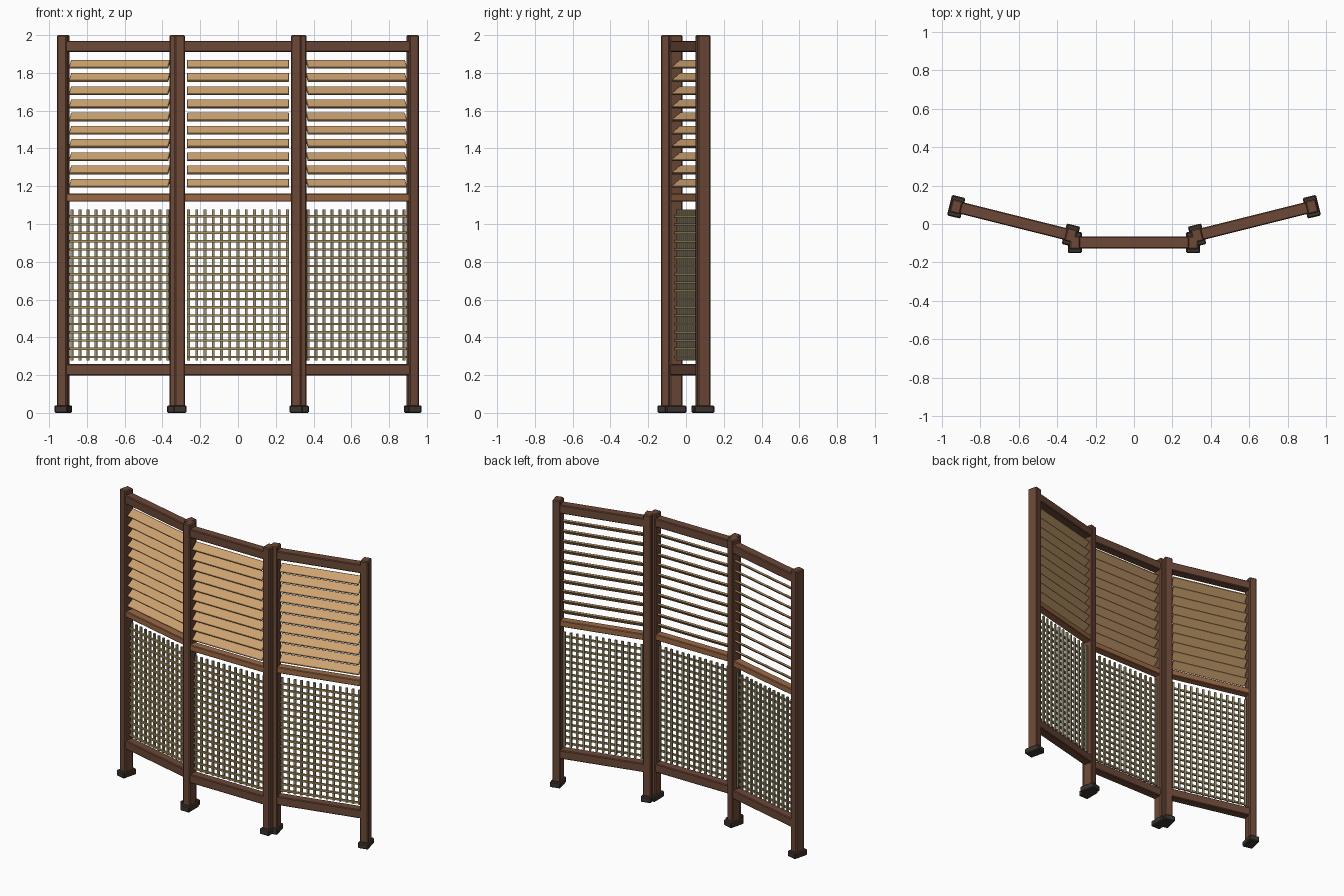
import bpy, bmesh
from math import radians, cos, sin
from mathutils import Matrix, Vector

if "Cube" in bpy.data.objects:
    bpy.data.objects.remove(bpy.data.objects["Cube"])


def material(name, rgb):
    m = bpy.data.materials.new(name)
    m.diffuse_color = (*rgb, 1)
    m.use_nodes = True
    m.node_tree.nodes["Principled BSDF"].inputs["Base Color"].default_value = m.diffuse_color
    return m


DARK = material("dark_wood", (0.15, 0.065, 0.038))
MID = material("mid_wood", (0.33, 0.14, 0.06))
SLAT = material("slat_wood", (0.60, 0.36, 0.16))
CANE_H = material("cane_across", (0.42, 0.29, 0.11))
CANE_V = material("cane_upright", (0.33, 0.29, 0.18))
FOOT = material("foot_rubber", (0.045, 0.035, 0.03))


def boxes(name, items, mat, place, bevel=0.0):
    """One object of several boxes: (centre, size, tilt about x)."""
    bm = bmesh.new()
    for centre, size, tilt in items:
        m = (Matrix.Translation(centre) @ Matrix.Rotation(tilt, 4, 'X')
             @ Matrix.Diagonal((*size, 1)))
        bmesh.ops.create_cube(bm, size=1, matrix=m)
    if bevel:
        bmesh.ops.bevel(bm, geom=bm.edges[:], offset=bevel, segments=1,
                        affect='EDGES', profile=0.5)
    mesh = bpy.data.meshes.new(name)
    bm.to_mesh(mesh)
    bm.free()
    mesh.materials.append(mat)
    ob = bpy.data.objects.new(name, mesh)
    ob.matrix_world = place
    bpy.context.collection.objects.link(ob)
    return ob


HALF = 0.3075      # post centre from the panel centre
INNER = 0.27       # half width of slats and lattice


def panel(side, place):
    # posts and feet
    boxes(side + "_posts", [((s * HALF, 0, 1.01), (0.055, 0.07, 1.98), 0)
                            for s in (-1, 1)], DARK, place, 0.006)
    boxes(side + "_feet", [((s * HALF, 0, 0.02), (0.072, 0.11, 0.04), 0)
                           for s in (-1, 1)], FOOT, place, 0.006)
    # rails
    length = 2 * HALF - 0.03
    boxes(side + "_top_and_bottom_rails",
          [((0, 0, z), (length, 0.062, 0.06), 0) for z in (1.94, 0.228)],
          DARK, place, 0.005)
    boxes(side + "_middle_rail", [((0, 0, 1.14), (length, 0.056, 0.042), 0)],
          MID, place, 0.004)
    # louvre slats, front edge lower
    boxes(side + "_louvre_slats",
          [((0, 0, 1.216 + 0.07 * i), (2 * INNER, 0.062, 0.012), radians(40))
           for i in range(10)], SLAT, place, 0.002)
    # cane lattice
    boxes(side + "_lattice_across",
          [((0, -0.006, 0.296 + 0.0438 * i), (2 * INNER, 0.012, 0.012), 0)
           for i in range(18)], CANE_H, place)
    boxes(side + "_lattice_upright",
          [((-0.262 + 0.0437 * i, 0.006, 0.678), (0.014, 0.012, 0.80), 0)
           for i in range(13)], CANE_V, place)


panel("centre", Matrix.Translation((0, -0.097, 0)))
for name, s in (("left", -1), ("right", 1)):
    panel(name, Matrix.Translation((s * 0.6265, 0.0155, 0))
          @ Matrix.Rotation(radians(14 * s), 4, 'Z'))
